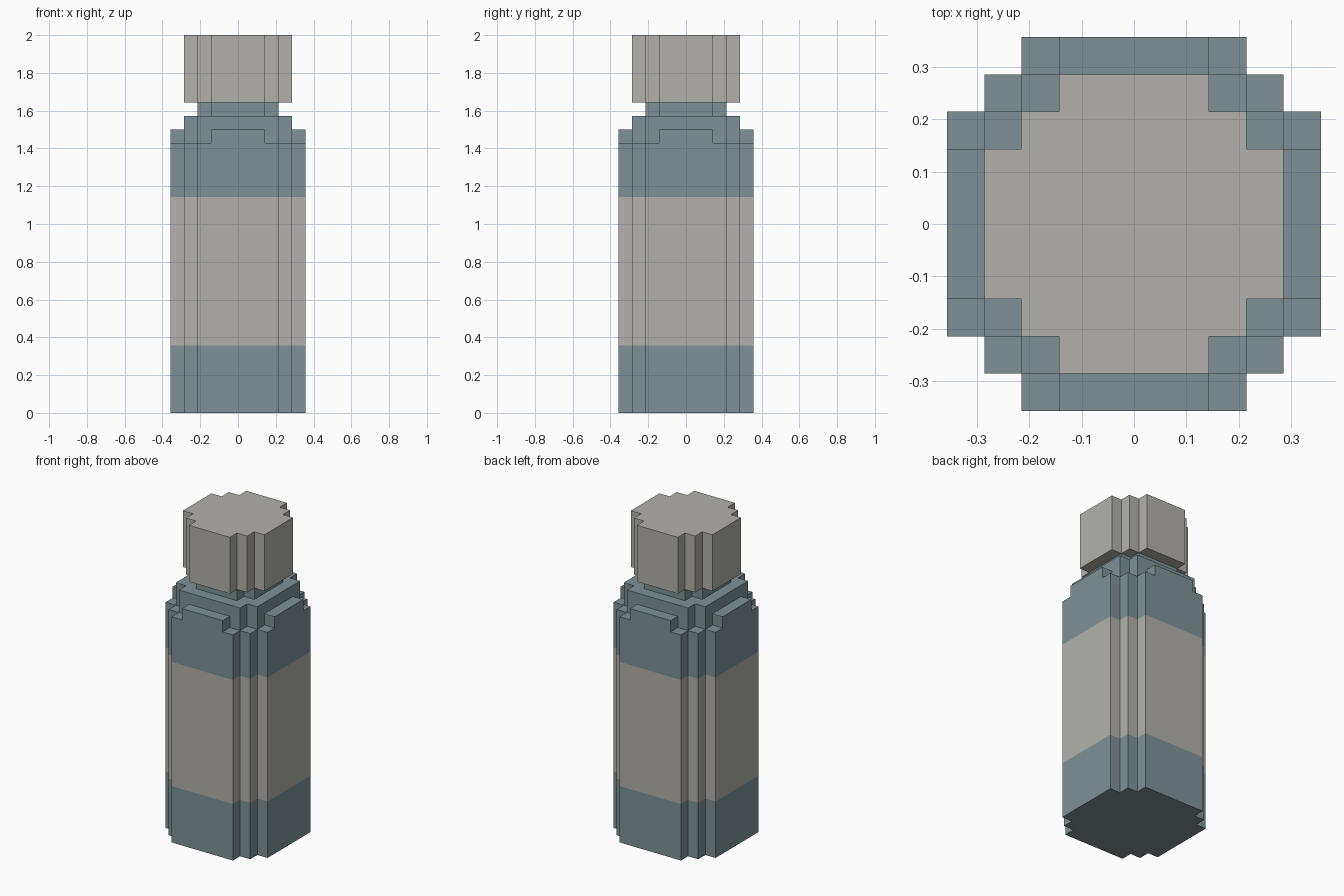
import bpy
import bmesh

if "Cube" in bpy.data.objects:
    bpy.data.objects.remove(bpy.data.objects["Cube"])

U = 2 / 28  # size of one block


def material(name, rgb):
    m = bpy.data.materials.new(name)
    m.diffuse_color = (*rgb, 1)
    m.use_nodes = True
    m.node_tree.nodes["Principled BSDF"].inputs["Base Color"].default_value = m.diffuse_color
    return m


BLUE = material("blue_grey", (0.215, 0.285, 0.305))
GREY = material("warm_grey", (0.445, 0.440, 0.412))


def stepped_outline(corner):
    """Mirror one stepped corner (x, y both positive) into a closed outline."""
    q1 = corner
    q2 = [(-x, y) for x, y in reversed(corner)]
    q3 = [(-x, -y) for x, y in corner]
    q4 = [(x, -y) for x, y in reversed(corner)]
    return q1 + q2 + q3 + q4


def prism(name, corner, levels, mats):
    """Stepped column through the given heights, one material per band."""
    outline = stepped_outline(corner)
    n = len(outline)
    bm = bmesh.new()
    rings = [[bm.verts.new((x * U, y * U, z * U)) for x, y in outline] for z in levels]
    used = list(dict.fromkeys(mats))
    for lo, hi, mat in zip(rings, rings[1:], mats):
        for i in range(n):
            j = (i + 1) % n
            bm.faces.new((lo[i], lo[j], hi[j], hi[i])).material_index = used.index(mat)
    bm.faces.new(rings[0][::-1]).material_index = used.index(mats[0])
    bm.faces.new(rings[-1]).material_index = used.index(mats[-1])
    me = bpy.data.meshes.new(name)
    bm.to_mesh(me)
    bm.free()
    for m in used:
        me.materials.append(m)
    ob = bpy.data.objects.new(name, me)
    bpy.context.collection.objects.link(ob)
    return ob


# Body with a flush label band
prism("bottle_body", [(5, 3), (4, 3), (4, 4), (3, 4), (3, 5)],
      [0, 5, 16, 20], [BLUE, GREY, BLUE])
# Shoulder steps
prism("lower_shoulder", [(5, 2), (4, 2), (4, 3), (3, 3), (3, 4), (2, 4), (2, 5)],
      [20, 21], [BLUE])
prism("upper_shoulder", [(4, 3), (3, 3), (3, 4)], [21, 22], [BLUE])
# Neck and cap
prism("neck", [(3, 2), (2, 2), (2, 3)], [22, 23], [BLUE])
prism("cap", [(4, 2), (3, 2), (3, 3), (2, 3), (2, 4)], [23, 28], [GREY])
